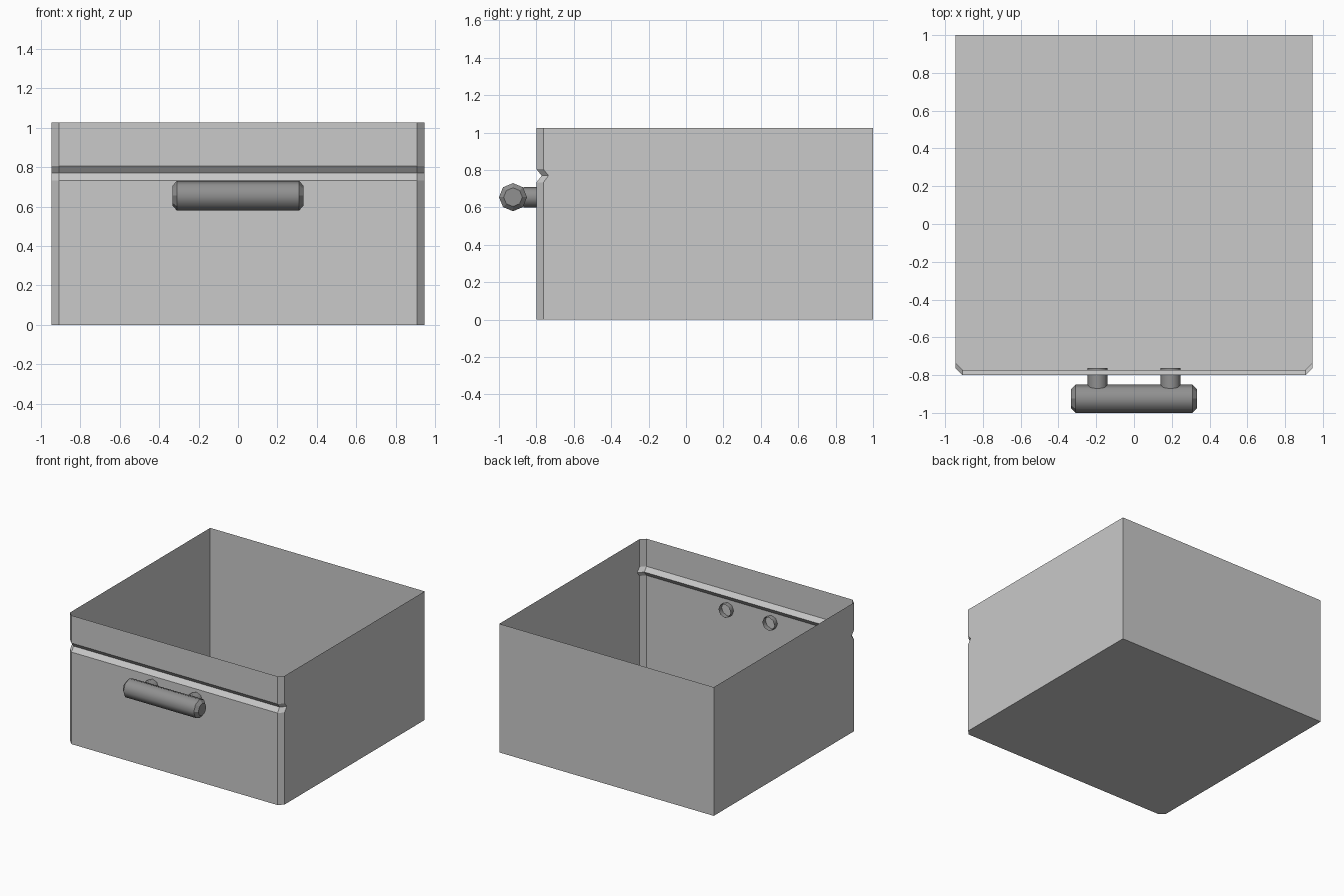
import bpy, bmesh, math

if "Cube" in bpy.data.objects:
    bpy.data.objects.remove(bpy.data.objects["Cube"])


def material(name, v):
    m = bpy.data.materials.new(name)
    m.diffuse_color = (v, v, v, 1)
    m.use_nodes = True
    m.node_tree.nodes["Principled BSDF"].inputs["Base Color"].default_value = m.diffuse_color
    return m


BOX = material("light grey", 0.588)
HANDLE = material("dark grey", 0.28)


def finish(bm, name, mat):
    me = bpy.data.meshes.new(name)
    bm.to_mesh(me)
    bm.free()
    me.materials.append(mat)
    ob = bpy.data.objects.new(name, me)
    bpy.context.collection.objects.link(ob)
    return ob


def loft(bm, rings):
    """Join successive closed rings of points with quads."""
    loops = [[bm.verts.new(p) for p in r] for r in rings]
    n = len(loops[0])
    rows = []
    for a, b in zip(loops, loops[1:]):
        rows.append([bm.faces.new((a[i], a[(i + 1) % n], b[(i + 1) % n], b[i]))
                     for i in range(n)])
    return loops, rows


# Open thin-walled drawer: chamfered front corners, V groove across the front
W, C = 0.945, 0.037


def outline(z, dent=0.0):
    f = -0.80 + dent
    return [(-W + C, f, z), (W - C, f, z), (W, f + C, z),
            (W, 1.0, z), (-W, 1.0, z), (-W, f + C, z)]


bm = bmesh.new()
loops, _ = loft(bm, [outline(0), outline(0.733), outline(0.77, 0.028),
                     outline(0.805), outline(1.025)])
bm.faces.new(loops[0][::-1])
finish(bm, "drawer_box", BOX)


# Round bar and posts, eight sided with smooth sides
def ring(axis, t, r, centre):
    pts = []
    for i in range(8):
        a = math.tau * i / 8
        u, v = r * math.cos(a), r * math.sin(a)
        if axis == 'X':
            pts.append((t, centre[0] + u, centre[1] + v))
        else:
            pts.append((centre[0] + v, t, centre[1] + u))
    return pts


ZH = 0.655
bm = bmesh.new()
loops, rows = loft(bm, [ring('X', x, r, (-0.925, ZH)) for x, r in
                        ((-0.333, 0.05), (-0.31, 0.075), (0.31, 0.075), (0.333, 0.05))])
for f in rows[1]:
    f.smooth = True
bm.faces.new(loops[0][::-1])
bm.faces.new(loops[-1])
finish(bm, "handle_bar", HANDLE)

# Posts pass through the front wall as open tubes
for side, x in (("left", -0.193), ("right", 0.193)):
    bm = bmesh.new()
    _, rows = loft(bm, [ring('Y', y, 0.054, (x, ZH)) for y in (-0.87, -0.762)])
    for f in rows[0]:
        f.smooth = True
    finish(bm, "handle_post_" + side, HANDLE)
